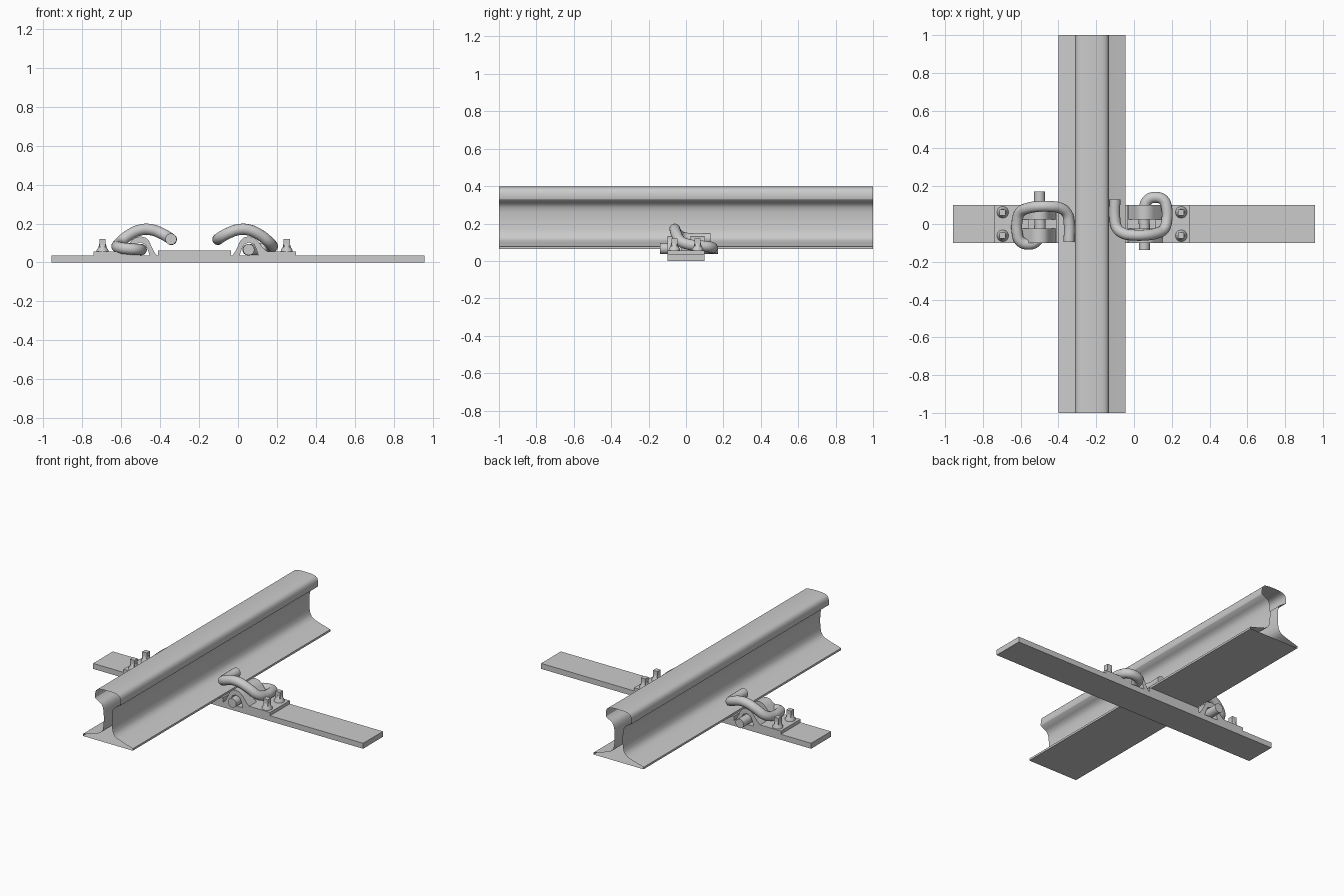
import bpy, bmesh, math

if "Cube" in bpy.data.objects:
    bpy.data.objects.remove(bpy.data.objects["Cube"])

CX, CY = -0.2225, 0.017   # rail centre line, clip symmetry point


def finish(name, bm, smooth=False):
    bmesh.ops.recalc_face_normals(bm, faces=bm.faces)
    me = bpy.data.meshes.new(name)
    bm.to_mesh(me)
    bm.free()
    ob = bpy.data.objects.new(name, me)
    bpy.context.collection.objects.link(ob)
    if smooth:
        shade(ob)
    return ob


def shade(ob):
    bpy.ops.object.select_all(action='DESELECT')
    ob.select_set(True)
    bpy.context.view_layer.objects.active = ob
    bpy.ops.object.shade_smooth_by_angle(angle=math.radians(35))


def box(name, x0, x1, y0, y1, z0, z1):
    bm = bmesh.new()
    bmesh.ops.create_cube(bm, size=1)
    for v in bm.verts:
        v.co = ((x0 + x1) / 2 + v.co.x * (x1 - x0),
                (y0 + y1) / 2 + v.co.y * (y1 - y0),
                (z0 + z1) / 2 + v.co.z * (z1 - z0))
    return finish(name, bm)


def extrude_y(name, prof, y0, y1, caps=True):
    bm = bmesh.new()
    a = [bm.verts.new((x, y0, z)) for x, z in prof]
    b = [bm.verts.new((x, y1, z)) for x, z in prof]
    n = len(prof)
    for i in range(n):
        j = (i + 1) % n
        bm.faces.new((a[i], a[j], b[j], b[i]))
    if caps:
        bm.faces.new(a)
        bm.faces.new(b[::-1])
    return finish(name, bm, True)


# long tie plate and raised pad under the rail
box("tie_plate", -0.957, 0.957, -0.1, 0.1, 0, 0.035)
box("rail_pad", -0.41, -0.035, -0.1, 0.1, 0.035, 0.062)

# rail: half profile mirrored, ends left open
half = [(0.177, 0.063), (0.177, 0.076), (0.10, 0.098), (0.065, 0.11),
        (0.047, 0.122), (0.036, 0.14), (0.030, 0.17), (0.028, 0.21),
        (0.030, 0.26), (0.035, 0.285), (0.045, 0.302), (0.06, 0.312),
        (0.089, 0.328), (0.091, 0.332), (0.089, 0.365), (0.084, 0.380),
        (0.073, 0.390), (0.055, 0.395), (0.03, 0.398)]
rail = [(CX + x, z) for x, z in half] + [(CX - x, z) for x, z in reversed(half)]
extrude_y("rail", rail, -1, 1, caps=False)


def spike(name, x, y):
    # round flared collar with a square head
    bm = bmesh.new()
    rings = []
    for r, z in ((0.031, 0.055), (0.030, 0.064), (0.021, 0.078), (0.017, 0.095)):
        rings.append([bm.verts.new((x + r * math.cos(t * math.tau / 24),
                                    y + r * math.sin(t * math.tau / 24), z)) for t in range(24)])
    for a, b in zip(rings, rings[1:]):
        for i in range(24):
            j = (i + 1) % 24
            bm.faces.new((a[i], a[j], b[j], b[i]))
    bm.faces.new(rings[-1])
    finish(name + "_collar", bm, True)
    box(name + "_head", x - 0.016, x + 0.016, y - 0.016, y + 0.016, 0.06, 0.12)


def clip(name, s):
    # spring clip: bent round bar, rotated half a turn for the left side
    pts = [(0.055, -0.138, 0.066), (0.055, -0.02, 0.066), (0.055, 0.085, 0.066),
           (0.072, 0.126, 0.067), (0.115, 0.141, 0.070), (0.157, 0.126, 0.075),
           (0.173, 0.085, 0.080), (0.173, 0.015, 0.088), (0.158, -0.028, 0.105),
           (0.115, -0.050, 0.140), (0.055, -0.059, 0.167), (0.0, -0.059, 0.168),
           (-0.055, -0.050, 0.148), (-0.09, -0.022, 0.128), (-0.101, 0.025, 0.120),
           (-0.101, 0.13, 0.120)]
    cu = bpy.data.curves.new(name, 'CURVE')
    cu.dimensions = '3D'
    cu.bevel_depth = 0.029
    cu.bevel_resolution = 6
    cu.use_fill_caps = True
    cu.resolution_u = 6
    sp = cu.splines.new('BEZIER')
    sp.bezier_points.add(len(pts) - 1)
    for bp, (x, y, z) in zip(sp.bezier_points, pts):
        if s < 0:
            x, y = 2 * CX - x, 2 * CY - y
        bp.co = (x, y, z)
        bp.handle_left_type = bp.handle_right_type = 'AUTO'
    ob = bpy.data.objects.new(name, cu)
    bpy.context.collection.objects.link(ob)
    bpy.ops.object.select_all(action='DESELECT')
    ob.select_set(True)
    bpy.context.view_layer.objects.active = ob
    bpy.ops.object.convert(target='MESH')
    shade(bpy.context.view_layer.objects.active)


for side, s in (("right", 1), ("left", -1)):
    def fx(x):
        return x if s > 0 else 2 * CX - x
    # shoulder foot plate
    a, b = sorted((fx(0.11), fx(0.297)))
    box(side + "_shoulder_plate", a, b, -0.1, 0.1, 0.035, 0.056)
    # twin arches that house the clip's straight leg
    outer = [(-0.03, 0.035), (-0.018, 0.05), (0.0, 0.085), (0.012, 0.112), (0.03, 0.128),
             (0.055, 0.134), (0.082, 0.128), (0.105, 0.108), (0.128, 0.075),
             (0.15, 0.056), (0.16, 0.035)]
    inner = [(0.105, 0.035), (0.095, 0.066), (0.083, 0.092), (0.055, 0.103),
             (0.03, 0.092), (0.018, 0.066), (0.008, 0.035)]
    prof = [(fx(x), z) for x, z in outer + inner]
    extrude_y(side + "_arch_front", prof, -0.1, -0.025)
    extrude_y(side + "_arch_back", prof, 0.025, 0.1)
    for i, y in enumerate((-0.062, 0.062)):
        spike(f"{side}_spike_{i + 1}", fx(0.25), y)
    clip(side + "_spring_clip", s)
